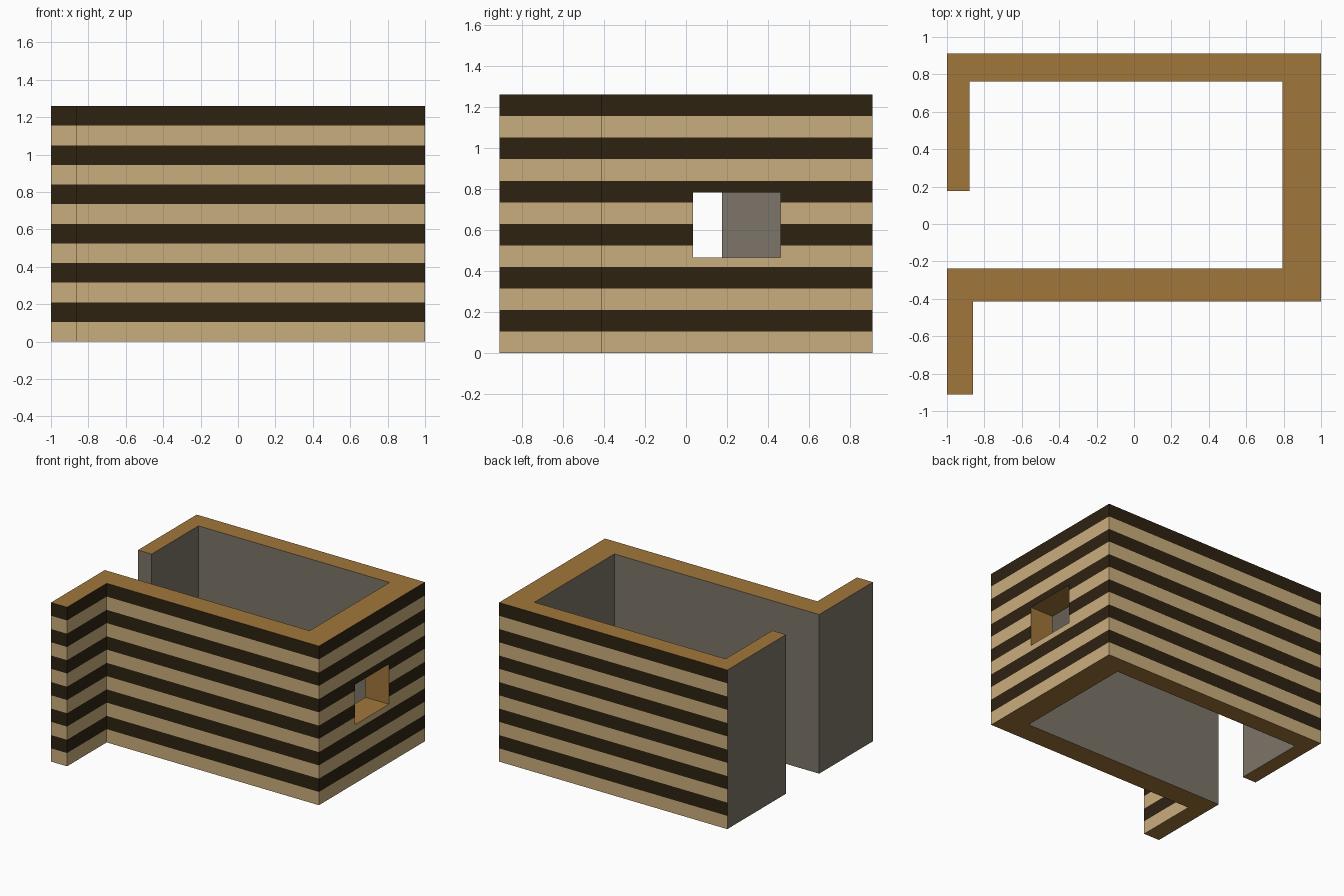
import bpy, bmesh

if "Cube" in bpy.data.objects:
    bpy.data.objects.remove(bpy.data.objects["Cube"])

HEIGHT, BANDS = 1.26, 12
BAND = HEIGHT / BANDS
WINDOW_Y, WINDOW_Z = (0.033, 0.462), (0.465, 0.783)

# Wall footprint, counter-clockwise seen from above
FOOTPRINT = [
    (-1, -0.911), (-0.86, -0.911), (-0.86, -0.415), (1, -0.415),
    (1, 0.911), (-1, 0.911), (-1, 0.176), (-0.88, 0.176),
    (-0.88, 0.762), (0.795, 0.762), (0.795, -0.239), (-1, -0.239),
]


def linear(c):
    c /= 255
    return c / 12.92 if c <= 0.04045 else ((c + 0.055) / 1.055) ** 2.4


def material(name, rgb):
    mat = bpy.data.materials.new(name)
    mat.diffuse_color = (*[linear(c) for c in rgb], 1)
    mat.use_nodes = True
    mat.node_tree.nodes["Principled BSDF"].inputs["Base Color"].default_value = mat.diffuse_color
    return mat


LIGHT, DARK, BROWN, GREY = range(4)
materials = [
    material("light_timber", (201, 173, 125)),
    material("dark_timber", (46, 34, 17)),
    material("cut_brown", (161, 118, 59)),
    material("plaster_grey", (124, 117, 104)),
]

# Walls: extruded footprint, sliced into level bands
bm = bmesh.new()
base = bm.faces.new([bm.verts.new((x, y, 0)) for x, y in FOOTPRINT])
top = bmesh.ops.extrude_face_region(bm, geom=[base], use_keep_orig=True)["geom"]
bmesh.ops.translate(bm, vec=(0, 0, HEIGHT),
                    verts=[g for g in top if isinstance(g, bmesh.types.BMVert)])
for i in range(1, BANDS):
    bmesh.ops.bisect_plane(bm, geom=bm.verts[:] + bm.edges[:] + bm.faces[:],
                           plane_co=(0, 0, i * BAND), plane_no=(0, 0, 1))
bmesh.ops.recalc_face_normals(bm, faces=bm.faces)
mesh = bpy.data.meshes.new("house_walls")
bm.to_mesh(mesh)
bm.free()
walls = bpy.data.objects.new("house_walls", mesh)
bpy.context.collection.objects.link(walls)

# Window opening through the right wall
bpy.ops.mesh.primitive_cube_add(size=1, location=(0.9, sum(WINDOW_Y) / 2, sum(WINDOW_Z) / 2))
cutter = bpy.context.object
cutter.scale = (0.4, WINDOW_Y[1] - WINDOW_Y[0], WINDOW_Z[1] - WINDOW_Z[0])
cut = walls.modifiers.new("window", 'BOOLEAN')
cut.operation, cut.solver, cut.object = 'DIFFERENCE', 'EXACT', cutter
bpy.context.view_layer.objects.active = walls
bpy.ops.object.modifier_apply(modifier=cut.name)
bpy.data.objects.remove(cutter, do_unlink=True)

# Colour by rule: striped outside, grey inside and doorway side, brown cuts
walls.data.materials.clear()
for mat in materials:
    walls.data.materials.append(mat)
for face in walls.data.polygons:
    n, c = face.normal, face.center
    reveal = (0.8 < c.x < 0.99 and abs(n.y) > 0.5
              and WINDOW_Y[0] - 0.01 < c.y < WINDOW_Y[1] + 0.01)
    outside = (n.x > 0.5 and (c.x > 0.99 or c.y < -0.42)
               or n.y > 0.5 and c.y > 0.9
               or n.y < -0.5 and c.y < -0.4)
    if abs(n.z) > 0.5 or reveal:
        face.material_index = BROWN
    elif outside:
        face.material_index = DARK if int(c.z / BAND) % 2 else LIGHT
    else:
        face.material_index = GREY
